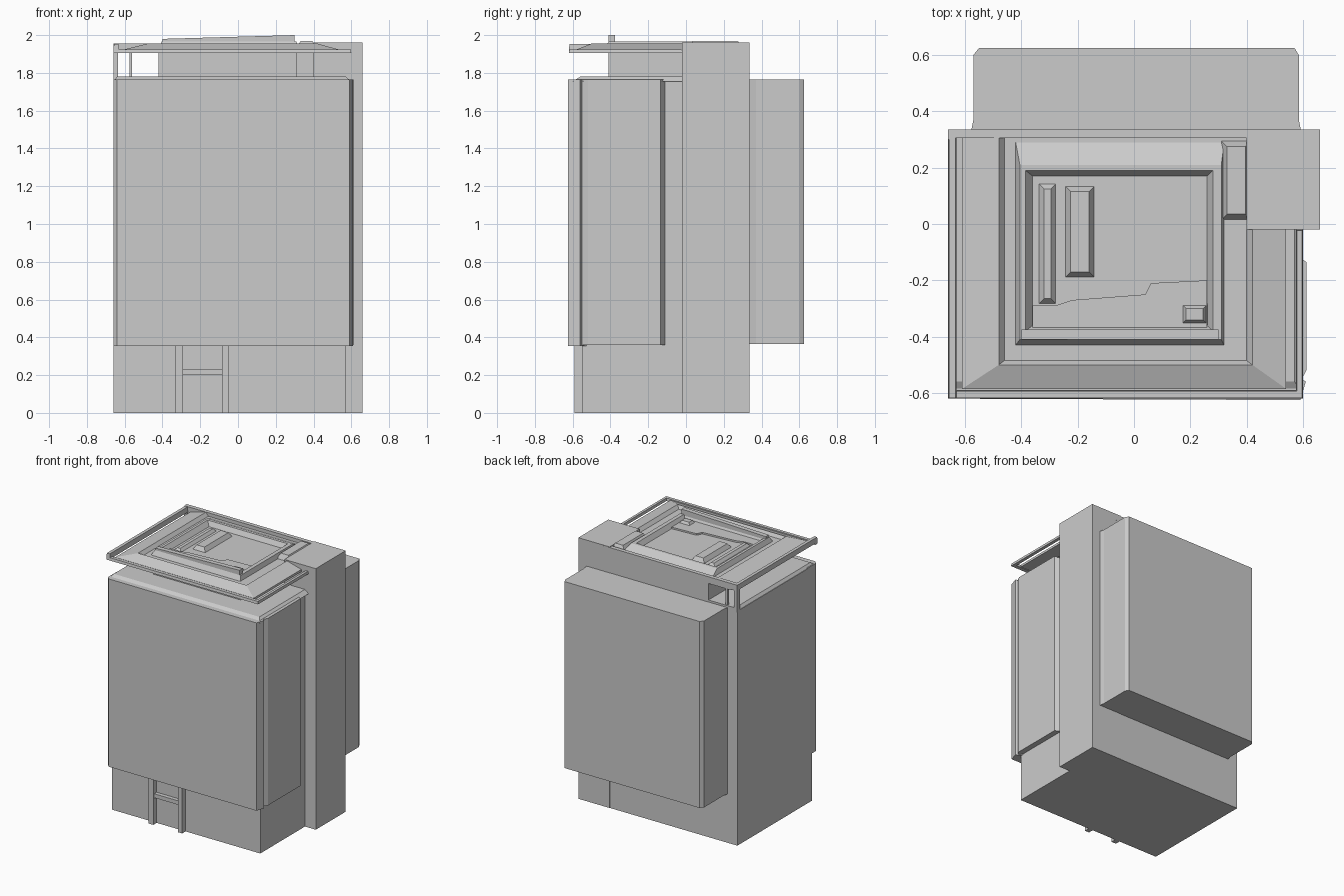
import bpy, bmesh


def loft(name, loops):
    """Stack rectangles (x0, x1, y0, y1, z) into one closed solid."""
    bm = bmesh.new()
    rings = []
    for x0, x1, y0, y1, z in loops:
        rings.append([bm.verts.new((x, y, z)) for x, y in
                      ((x0, y0), (x1, y0), (x1, y1), (x0, y1))])
    for a, b in zip(rings, rings[1:]):
        for i in range(4):
            j = (i + 1) % 4
            bm.faces.new((a[i], a[j], b[j], b[i]))
    bm.faces.new(rings[0][::-1])
    bm.faces.new(rings[-1])
    bmesh.ops.recalc_face_normals(bm, faces=bm.faces)
    mesh = bpy.data.meshes.new(name)
    bm.to_mesh(mesh)
    bm.free()
    ob = bpy.data.objects.new(name, mesh)
    bpy.context.collection.objects.link(ob)
    return ob


def box(name, x, y, z, taper=0.0):
    """Box from ranges; taper shrinks the top rectangle."""
    t = taper
    return loft(name, [(x[0], x[1], y[0], y[1], z[0]),
                       (x[0] + t, x[1] - t, y[0] + t, y[1] - t, z[1])])


def prism(name, outline, z):
    """Extrude a plan outline between two heights."""
    bm = bmesh.new()
    face = bm.faces.new([bm.verts.new((x, y, z[0])) for x, y in outline])
    ext = bmesh.ops.extrude_face_region(bm, geom=[face])
    for v in ext["geom"]:
        if isinstance(v, bmesh.types.BMVert):
            v.co.z = z[1]
    bmesh.ops.recalc_face_normals(bm, faces=bm.faces)
    mesh = bpy.data.meshes.new(name)
    bm.to_mesh(mesh)
    bm.free()
    ob = bpy.data.objects.new(name, mesh)
    bpy.context.collection.objects.link(ob)
    return ob


# Ground floor and core
box("building_core", (-0.66, 0.57), (-0.55, 0.333), (0, 1.76))
box("stair_tower", (0.40, 0.66), (-0.02, 0.335), (0, 1.96))

# Overhanging upper storeys: front with chamfered corners, side panel, back
prism("front_facade", [(-0.66, -0.50), (-0.66, -0.60), (-0.64, -0.62),
                       (0.59, -0.625), (0.61, -0.56), (0.58, -0.54), (0.55, -0.50)],
      (0.355, 1.765))
prism("side_facade", [(0.55, -0.55), (0.595, -0.55), (0.612, -0.52),
                      (0.612, -0.135), (0.575, -0.11), (0.55, -0.11)],
      (0.36, 1.765))
prism("back_facade", [(-0.58, 0.32), (-0.57, 0.37), (-0.57, 0.60), (-0.55, 0.625),
                      (0.57, 0.625), (0.585, 0.60), (0.585, 0.37), (0.595, 0.32)],
      (0.365, 1.765))
loft("terrace_edge", [(-0.66, 0.60, -0.60, 0.333, 1.755),
                      (-0.64, 0.57, -0.56, 0.333, 1.78)])

# Entrance
for i, (a, b) in enumerate(((-0.33, -0.29), (-0.085, -0.05))):
    box(f"entrance_pilaster_{i + 1}", (a, b), (-0.59, -0.54), (0, 0.36))
box("entrance_canopy", (-0.31, -0.07), (-0.58, -0.54), (0.20, 0.23))

# Set-back top storey and terrace posts
box("penthouse", (-0.42, 0.31), (-0.41, 0.334), (1.75, 1.92))
box("penthouse_back", (0.30, 0.45), (0.02, 0.334), (1.75, 1.93))
box("corner_post", (-0.66, -0.635), (0.30, 0.335), (1.75, 1.955))
box("terrace_post", (-0.575, -0.56), (0.31, 0.33), (1.75, 1.92))

# Stepped roof with gutter and sunken centre
loft("roof", [(-0.61, 0.54, -0.585, 0.335, 1.905),
              (-0.61, 0.54, -0.585, 0.335, 1.922),
              (-0.48, 0.42, -0.50, 0.32, 1.955),
              (-0.46, 0.40, -0.485, 0.31, 1.93),
              (-0.42, 0.32, -0.43, 0.29, 1.93),
              (-0.405, 0.31, -0.41, 0.21, 1.965),
              (-0.385, 0.28, -0.38, 0.19, 1.965),
              (-0.36, 0.26, -0.36, 0.17, 1.93)])

# Thin frame around the roof edge
box("roof_frame_front", (-0.66, 0.60), (-0.62, -0.59), (1.905, 1.925), 0.003)
box("roof_frame_left", (-0.66, -0.63), (-0.62, 0.335), (1.915, 1.953), 0.003)
box("roof_frame_right", (0.575, 0.60), (-0.62, -0.02), (1.905, 1.925), 0.003)
box("roof_frame_back", (-0.66, 0.45), (0.305, 0.336), (1.91, 1.956))

# Sloping front parapet reaching the highest point
parapet = box("front_parapet", (-0.40, 0.30), (-0.41, -0.375), (1.95, 1.98))
for v in parapet.data.vertices:
    if v.co.z > 1.97 and v.co.x > 0:
        v.co.z = 2.0

# Rooftop units
for name, x, y, z in (
        ("long_unit", (-0.25, -0.135), (-0.195, 0.14), 1.96),
        ("side_duct", (-0.345, -0.27), (-0.29, 0.15), 1.95),
        ("small_unit", (0.16, 0.27), (-0.365, -0.275), 1.96),
        ("tower_unit", (0.305, 0.42), (0.01, 0.30), 1.968)):
    box(name, x, y, (1.92, z), 0.025)
prism("low_step", [(-0.36, -0.37), (0.26, -0.37), (0.26, -0.20), (0.06, -0.21),
                   (0.04, -0.25), (-0.22, -0.27), (-0.28, -0.29), (-0.36, -0.29)],
      (1.92, 1.942))
